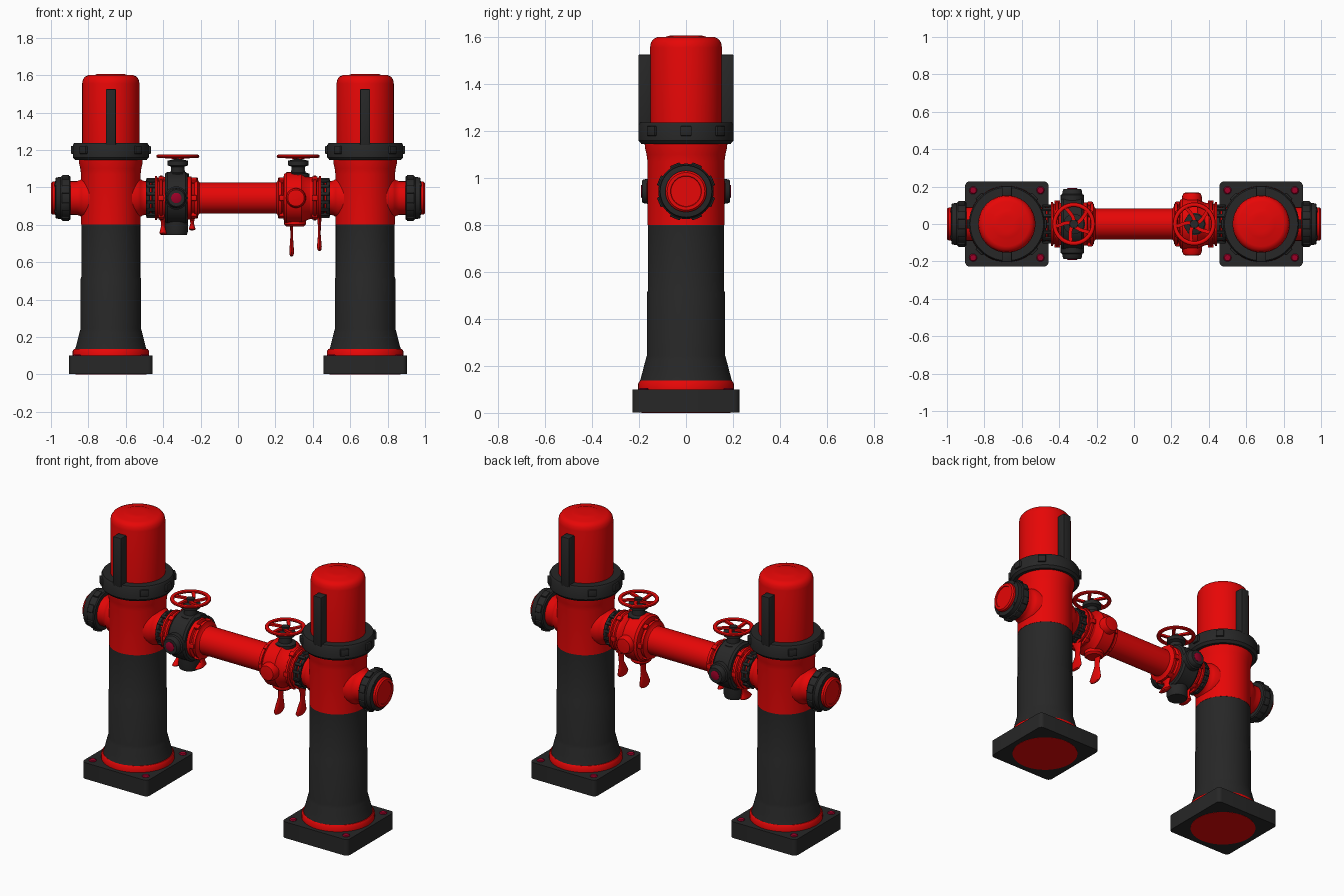
import bpy, bmesh, math
from mathutils import Vector, Matrix

if "Cube" in bpy.data.objects:
    bpy.data.objects.remove(bpy.data.objects["Cube"])

def make_mat(name, c):
    m = bpy.data.materials.new(name)
    m.diffuse_color = (*c, 1)
    m.use_nodes = True
    m.node_tree.nodes["Principled BSDF"].inputs["Base Color"].default_value = m.diffuse_color
    return m

RED = make_mat("red paint", (0.8, 0.002, 0.002))
DARK = make_mat("dark grey iron", (0.02, 0.02, 0.02))
BOLT = make_mat("crimson bolt", (0.33, 0.0, 0.02))
PIPE_Z = 0.943

def finish(name, bm, mat, angle=35):
    bmesh.ops.recalc_face_normals(bm, faces=bm.faces)
    me = bpy.data.meshes.new(name)
    bm.to_mesh(me)
    bm.free()
    me.materials.append(mat)
    me.shade_smooth()
    me.set_sharp_from_angle(angle=math.radians(angle))
    ob = bpy.data.objects.new(name, me)
    bpy.context.collection.objects.link(ob)
    return ob

def loft(name, rings, mat, closed=False):
    """Skin a list of point rings; caps the ends unless closed."""
    bm = bmesh.new()
    vs = [[bm.verts.new(p) for p in r] for r in rings]
    n = len(vs[0])
    pairs = list(zip(vs, vs[1:])) + ([(vs[-1], vs[0])] if closed else [])
    for a, b in pairs:
        for i in range(n):
            j = (i + 1) % n
            bm.faces.new((a[i], a[j], b[j], b[i]))
    if not closed:
        bm.faces.new(vs[0])
        bm.faces.new(vs[-1])
    return finish(name, bm, mat)

def lathe(name, prof, mat, loc=(0, 0, 0), axis='Z', sign=1, n=48):
    """Revolve (radius, height) points around an axis through loc."""
    rings = []
    for r, h in prof:
        ring = []
        for i in range(n):
            a = 2 * math.pi * i / n
            c, s, h2 = r * math.cos(a), r * math.sin(a), h * sign
            p = {'X': (h2, c, s), 'Y': (c, h2, s), 'Z': (c, s, h2)}[axis]
            ring.append(Vector(p) + Vector(loc))
        rings.append(ring)
    return loft(name, rings, mat)

def box(name, size, mat, matrix, bevel=0.0):
    bm = bmesh.new()
    bmesh.ops.create_cube(bm, size=1)
    bmesh.ops.scale(bm, vec=size, verts=bm.verts)
    if bevel:
        bmesh.ops.bevel(bm, geom=bm.edges[:], offset=bevel, segments=2, affect='EDGES', profile=0.5)
    bmesh.ops.transform(bm, matrix=matrix, verts=bm.verts)
    return finish(name, bm, mat)

def lugs(name, count, radius, size, mat, loc, axis, phase=0.0, skip=()):
    """Ring of blocks; size is (radial, tangential, axial)."""
    for i in range(count):
        if i in skip:
            continue
        m = Matrix.Rotation(phase + 2 * math.pi * i / count, 4, 'Z') @ Matrix.Translation((radius, 0, 0))
        if axis == 'X':
            m = Matrix.Rotation(math.pi / 2, 4, 'Y') @ m
        box(name, size, mat, Matrix.Translation(loc) @ m, 0.004)

def lever(name, x, tip, width, thick=1.0):
    """Flattened teardrop handle hanging below the pipe."""
    top = 0.84
    rings = []
    for t, w, th, y in ((0, .8, .012, 0), (.25, .5, .008, .008), (.5, .45, .007, .004),
                        (.7, .75, .01, -.004), (.88, 1, .013, -.01), (.97, .7, .01, -.012), (1, .25, .004, -.012)):
        z = top + (tip - top) * t
        rings.append([(x + thick * th * math.cos(a), y + width * w * math.sin(a), z)
                      for a in (2 * math.pi * i / 16 for i in range(16))])
    loft(name, rings, RED)

def handwheel(x, z, r):
    # rim
    rings = []
    for i in range(40):
        a = 2 * math.pi * i / 40
        rings.append([((r + .012 * math.cos(b)) * math.cos(a) + x, (r + .012 * math.cos(b)) * math.sin(a),
                       z + .01 * math.sin(b)) for b in (2 * math.pi * k / 10 for k in range(10))])
    loft("handwheel_rim", rings, RED, closed=True)
    # curved spokes
    for k in range(5):
        rings = []
        for i in range(7):
            t = i / 6
            a = math.pi / 2 + 2 * math.pi * k / 5 + 0.45 * math.sin(t * math.pi / 2)
            d, c = .02 + (r - .02) * t, Vector((math.cos(a), math.sin(a), 0))
            side = Vector((-c.y, c.x, 0)) * .01
            p = Vector((x, 0, z - .008 + .006 * t)) + c * d
            up = Vector((0, 0, .006))
            rings.append([p + side + up, p - side + up, p - side - up, p + side - up])
        loft("handwheel_spoke", rings, RED)

# Two matching posts
for s in (-1, 1):
    px = 0.68 * s
    at = (px, 0, 0)
    # square foot with rounded corners, underside disc and corner bolts
    bm = bmesh.new()
    bmesh.ops.create_cube(bm, size=1)
    bmesh.ops.scale(bm, vec=(.446, .456, .099), verts=bm.verts)
    up = [e for e in bm.edges if abs(e.verts[0].co.z - e.verts[1].co.z) > .05]
    bmesh.ops.bevel(bm, geom=up, offset=.025, segments=5, affect='EDGES', profile=.5)
    bmesh.ops.translate(bm, vec=(px, 0, .0503), verts=bm.verts)
    finish("base_plate", bm, DARK)
    lathe("base_underside_disc", [(.19, 0), (.19, .01)], RED, at)
    for bx in (-.18, .18):
        for by in (-.18, .18):
            lathe("base_bolt", [(.021, .09), (.021, .102), (.016, .107)], BOLT, (px + bx, by, 0), n=12)
    # column, slightly deeper than wide
    lathe("base_ring", [(.204, .098), (.204, .125), (.196, .137), (.17, .137)], RED, at)
    lower = lathe("lower_column", [(.191, .135), (.186, .15), (.176, .19), (.167, .225), (.162, .243),
                                   (.162, .51), (.158, .52), (.158, .8)], DARK, at, n=64)
    upper = lathe("upper_column", [(.159, .8), (.159, 1.07), (.163, 1.1), (.17, 1.13), (.171, 1.15)], RED, at, n=64)
    lower.scale.y = upper.scale.y = 1.03
    # locking collar
    lathe("collar", [(.165, 1.145), (.19, 1.145), (.203, 1.16), (.203, 1.225), (.196, 1.237), (.15, 1.237)],
          DARK, at, n=64)
    lugs("collar_lug", 8, .2, (.028, .048, .042), DARK, (px, 0, 1.2), 'Z', 0, (2, 6))
    # domed cap
    lathe("cap", [(.153, 1.23), (.153, 1.555), (.149, 1.577), (.138, 1.592), (.12, 1.6), (.085, 1.601),
                  (.075, 1.605), (.04, 1.607), (.001, 1.607)], RED, at, n=64)
    # front and back fins
    for f in (-1, 1):
        box("cap_fin", (.054, .06, .30), DARK, Matrix.Translation((px, .173 * f, 1.375)), .004)
    # side outlet with union nut and plug
    c = (px, 0, PIPE_Z)
    for d in (-1, 1):
        lathe("outlet_neck", [(.118, .10), (.11, .145), (.101, .158), (.094, .168), (.09, .182), (.09, .23)],
              RED, c, 'X', d)
    lathe("outlet_union", [(.085, .215), (.112, .215), (.118, .221), (.118, .262), (.112, .268), (.11, .294), (.086, .298)],
          DARK, c, 'X', s)
    lugs("outlet_union_lug", 8, .114, (.022, .045, .038), DARK, (px + .242 * s, 0, PIPE_Z), 'X', math.pi / 8)
    lathe("outlet_plug", [(.088, .24), (.088, .312), (.08, .32), (.066, .32), (.064, .316), (.001, .316)],
          RED, c, 'X', s)
    for k in range(4):
        a = math.pi / 4 + k * math.pi / 2
        lathe("outlet_screw", [(.01, .285), (.01, .3)], DARK,
              (px, .1 * math.cos(a), PIPE_Z + .1 * math.sin(a)), 'X', s, 10)
    # coupling between post and valve
    o = (0, 0, PIPE_Z)
    lathe("coupling_ring", [(.08, .44), (.098, .44), (.098, .458), (.09, .462), (.09, .47), (.1, .474), (.1, .492), (.08, .492)],
          DARK, o, 'X', s)
    lugs("coupling_bolt", 14, .1, (.014, .018, .046), DARK, (.466 * s, 0, PIPE_Z), 'X')
    # valve flanges
    lathe("valve_outer_flange", [(.1, .37), (.112, .385), (.112, .4), (.12, .405), (.12, .418), (.108, .422),
                                 (.108, .43), (.117, .434), (.117, .445), (.08, .445)], RED, o, 'X', s)
    lathe("valve_inner_flange", [(.083, .205), (.09, .212), (.11, .216), (.11, .232), (.1, .236), (.1, .245),
                                 (.115, .25), (.115, .27), (.1, .28)], RED, o, 'X', s)
    lugs("flange_lug", 6, .115, (.022, .03, .03), RED, (.41 * s, 0, PIPE_Z), 'X', math.pi / 6)
    lugs("flange_lug", 6, .108, (.022, .03, .03), RED, (.235 * s, 0, PIPE_Z), 'X', math.pi / 6)
    # handwheel and stem
    lathe("valve_stem", [(.06, 1.05), (.06, 1.073), (.038, 1.08), (.036, 1.11), (.055, 1.118), (.055, 1.142),
                         (.024, 1.15), (.022, 1.172)], DARK, (.322 * s, 0, 0), n=24)
    handwheel(.322 * s, 1.166, .103)

# Left valve: dark body with side and bottom bosses
o = (-.33, 0, PIPE_Z)
lathe("dark_valve_body", [(.1, -.062), (.13, -.06), (.14, -.048), (.14, .048), (.13, .06), (.1, .062)], DARK, o, 'X')
for d in (-1, 1):
    lathe("dark_valve_boss", [(.062, .1), (.062, .155), (.054, .16), (.05, .182), (.045, .188), (.03, .188)], DARK, o, 'Y', d, 24)
    lathe("dark_valve_boss_pin", [(.028, .18), (.028, .19), (.024, .192)], BOLT, o, 'Y', d, 16)
lathe("dark_valve_bottom", [(.062, .1), (.062, .18), (.056, .198)], DARK, o, 'Z', -1, 24)
lathe("dark_valve_top", [(.058, .1), (.058, .12)], DARK, o, 'Z', 1, 24)
lever("short_lever_outer", -.4, .745, .05, 1.6)
lever("short_lever_inner", -.245, .77, .05, 1.4)

# Right valve: red body with two hanging levers
o = (.305, 0, PIPE_Z)
lathe("red_valve_body", [(.1, -.065), (.128, -.058), (.138, -.045), (.138, .035), (.122, .055), (.11, .085)], RED, o, 'X')
for d in (-1, 1):
    lathe("red_valve_boss", [(.055, .1), (.052, .15), (.044, .166), (.03, .168)], RED, (.31, 0, PIPE_Z), 'Y', d, 24)
lathe("red_valve_bottom", [(.058, .1), (.058, .142), (.045, .153)], RED, o, 'Z', -1, 24)
lever("long_lever_inner", .287, .63, .05)
lever("long_lever_outer", .435, .66, .05)

# Cross pipe
lathe("cross_pipe", [(.083, -.25), (.083, .25)], RED, (0, 0, PIPE_Z), 'X')
